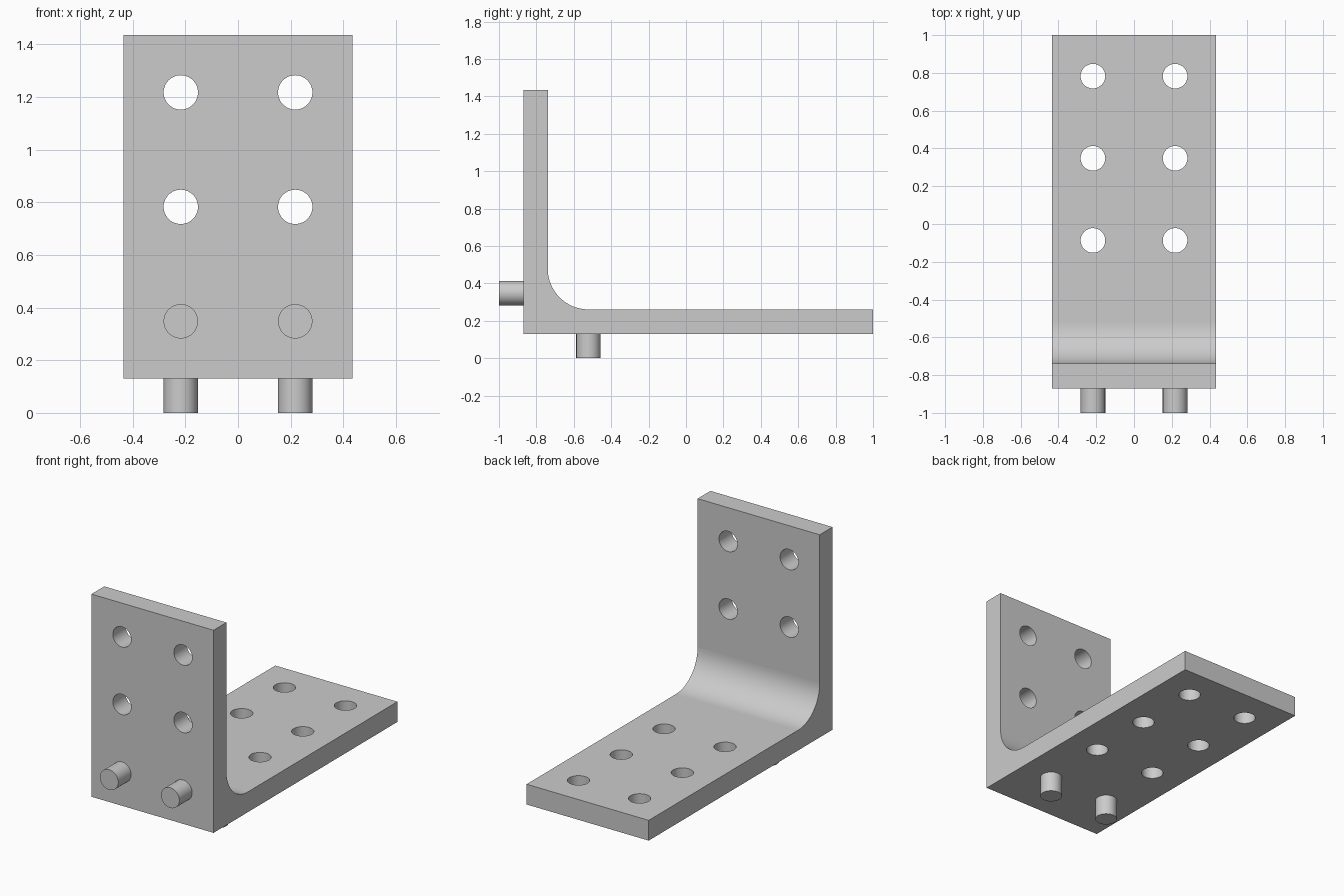
import bpy, bmesh, math
from mathutils import Matrix, Vector

cube = bpy.data.objects.get("Cube")
if cube:
    bpy.data.objects.remove(cube, do_unlink=True)

U = 2 / 46                      # one design unit
WIDTH, THICK, FILLET, HOLE_R, COL_X = 20, 3, 5, 1.5, 5
FRONT, BACK, BOTTOM, TOP = -20, 23, 3, 33

steel = bpy.data.materials.new("grey steel")
steel.use_nodes = True
GREY = (0.6, 0.6, 0.6, 1)
steel.diffuse_color = GREY
steel.node_tree.nodes["Principled BSDF"].inputs["Base Color"].default_value = GREY


def make_object(name, bm):
    bmesh.ops.scale(bm, vec=(U, U, U), verts=bm.verts)
    bmesh.ops.recalc_face_normals(bm, faces=bm.faces)
    mesh = bpy.data.meshes.new(name)
    bm.to_mesh(mesh)
    bm.free()
    mesh.materials.append(steel)
    obj = bpy.data.objects.new(name, mesh)
    bpy.context.collection.objects.link(obj)
    return obj


def add_rod(bm, start, end):
    start, end = Vector(start), Vector(end)
    axis = end - start
    turn = axis.to_track_quat('Z', 'Y').to_matrix().to_4x4()
    bmesh.ops.create_cone(bm, cap_ends=True, segments=48, radius1=HOLE_R,
                          radius2=HOLE_R, depth=axis.length,
                          matrix=Matrix.Translation((start + end) / 2) @ turn)


def activate(obj):
    bpy.ops.object.select_all(action='DESELECT')
    obj.select_set(True)
    bpy.context.view_layer.objects.active = obj


def smooth(obj):
    activate(obj)
    bpy.ops.object.shade_smooth_by_angle(angle=math.radians(30))


# L-shaped side profile with a filleted inner corner, extruded across the width
inner_y, inner_z = FRONT + THICK, BOTTOM + THICK
profile = [(FRONT, TOP), (FRONT, BOTTOM), (BACK, BOTTOM), (BACK, inner_z)]
STEPS = 20
for i in range(STEPS + 1):
    a = math.pi / 2 * i / STEPS
    profile.append((inner_y + FILLET * (1 - math.sin(a)),
                    inner_z + FILLET * (1 - math.cos(a))))
profile.append((inner_y, TOP))

bm = bmesh.new()
side = bm.faces.new([bm.verts.new((-WIDTH / 2, y, z)) for y, z in profile])
extruded = bmesh.ops.extrude_face_region(bm, geom=[side])["geom"]
bmesh.ops.translate(bm, vec=(WIDTH, 0, 0),
                    verts=[v for v in extruded if isinstance(v, bmesh.types.BMVert)])
bracket = make_object("angle_bracket", bm)

# Bolt holes through both plates
bm = bmesh.new()
for x in (-COL_X, COL_X):
    for z in (18, 28):
        add_rod(bm, (x, FRONT - 1, z), (x, inner_y + 1, z))
    for y in (-2, 8, 18):
        add_rod(bm, (x, y, BOTTOM - 1), (x, y, inner_z + 1))
cutter = make_object("hole_cutter", bm)
cutter.hide_render = True
cut = bracket.modifiers.new("bolt holes", 'BOOLEAN')
cut.operation, cut.solver, cut.object = 'DIFFERENCE', 'EXACT', cutter
activate(bracket)
bpy.ops.object.modifier_apply(modifier=cut.name)
bpy.data.objects.remove(cutter, do_unlink=True)

# Curved walls stay smooth, broad plate faces stay flat
smooth(bracket)
for face in bracket.data.polygons:
    if face.area > 0.05:
        face.use_smooth = False

# Locating pins, a pair on the front and a pair underneath
for label, x in (("right", -COL_X), ("left", COL_X)):
    for place, start, end in (
            ("front", (x, FRONT + 1, 8), (x, FRONT - 3, 8)),
            ("bottom", (x, -12, BOTTOM + 1), (x, -12, 0))):
        bm = bmesh.new()
        add_rod(bm, start, end)
        smooth(make_object(f"{place}_pin_{label}", bm))
